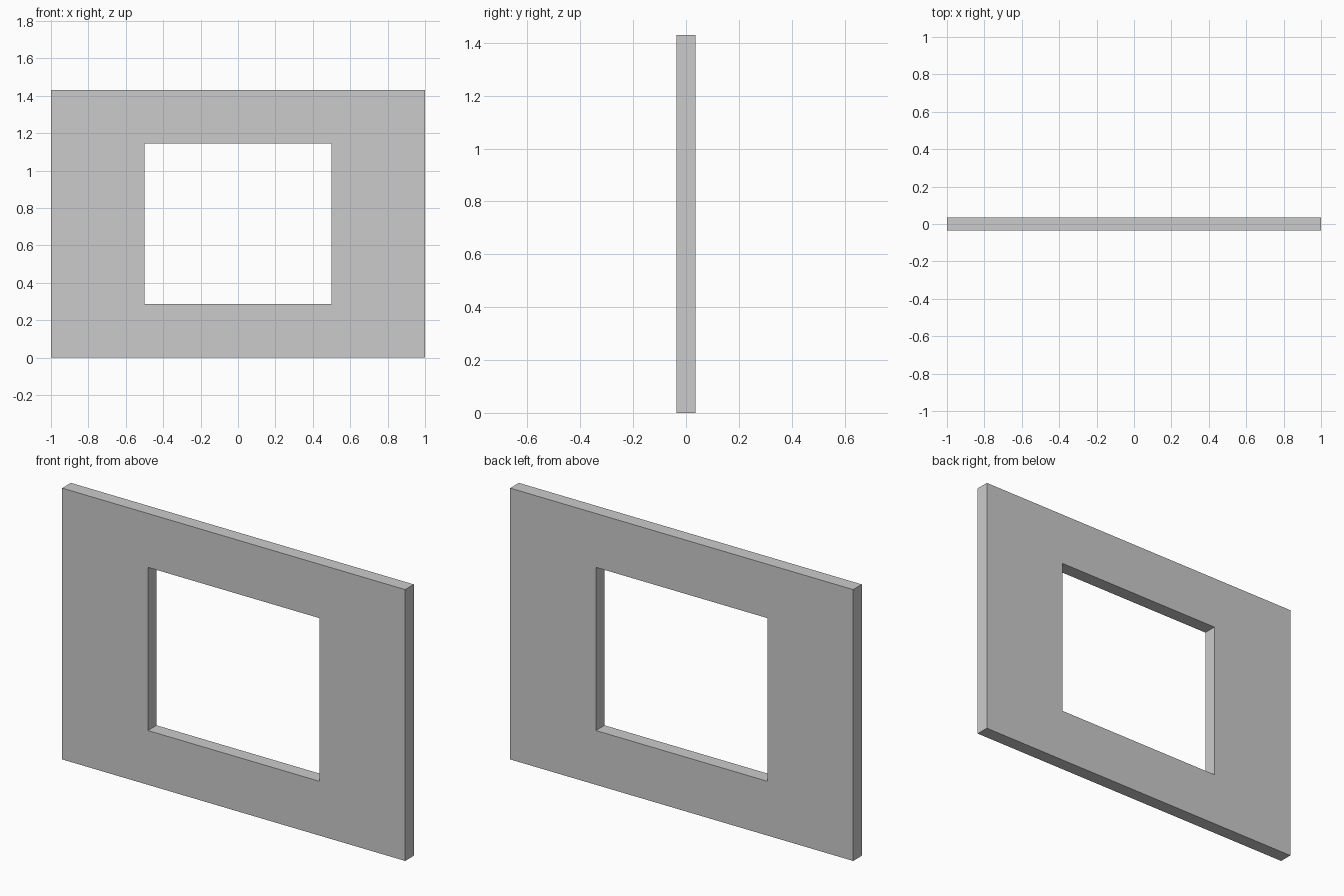
import bpy
import bmesh

if "Cube" in bpy.data.objects:
    bpy.data.objects.remove(bpy.data.objects["Cube"])

WIDTH, HEIGHT, DEPTH = 2.0, 1.43, 0.072
OPEN_WIDTH, OPEN_BOTTOM, OPEN_TOP = 1.0, 0.286, 1.146


def rectangle(bm, width, bottom, top, y):
    """Corner vertices of an upright rectangle, counter-clockwise from the front."""
    w = width / 2
    return [bm.verts.new((x, y, z))
            for x, z in ((-w, bottom), (w, bottom), (w, top), (-w, top))]


# Wall panel: outer and opening outlines on front and back, joined by quads
bm = bmesh.new()
loops = []
for y in (-DEPTH / 2, DEPTH / 2):
    loops.append((rectangle(bm, WIDTH, 0, HEIGHT, y),
                  rectangle(bm, OPEN_WIDTH, OPEN_BOTTOM, OPEN_TOP, y)))
(front_out, front_in), (back_out, back_in) = loops

# Front face, window reveal, back face and outer rim form one closed ring
ring = [front_out, front_in, back_in, back_out]
for k in range(4):
    a, b = ring[k], ring[(k + 1) % 4]
    for i in range(4):
        j = (i + 1) % 4
        bm.faces.new((a[i], a[j], b[j], b[i]))
bmesh.ops.recalc_face_normals(bm, faces=bm.faces)

mesh = bpy.data.meshes.new("window_wall")
bm.to_mesh(mesh)
bm.free()
bpy.context.collection.objects.link(bpy.data.objects.new("window_wall", mesh))
